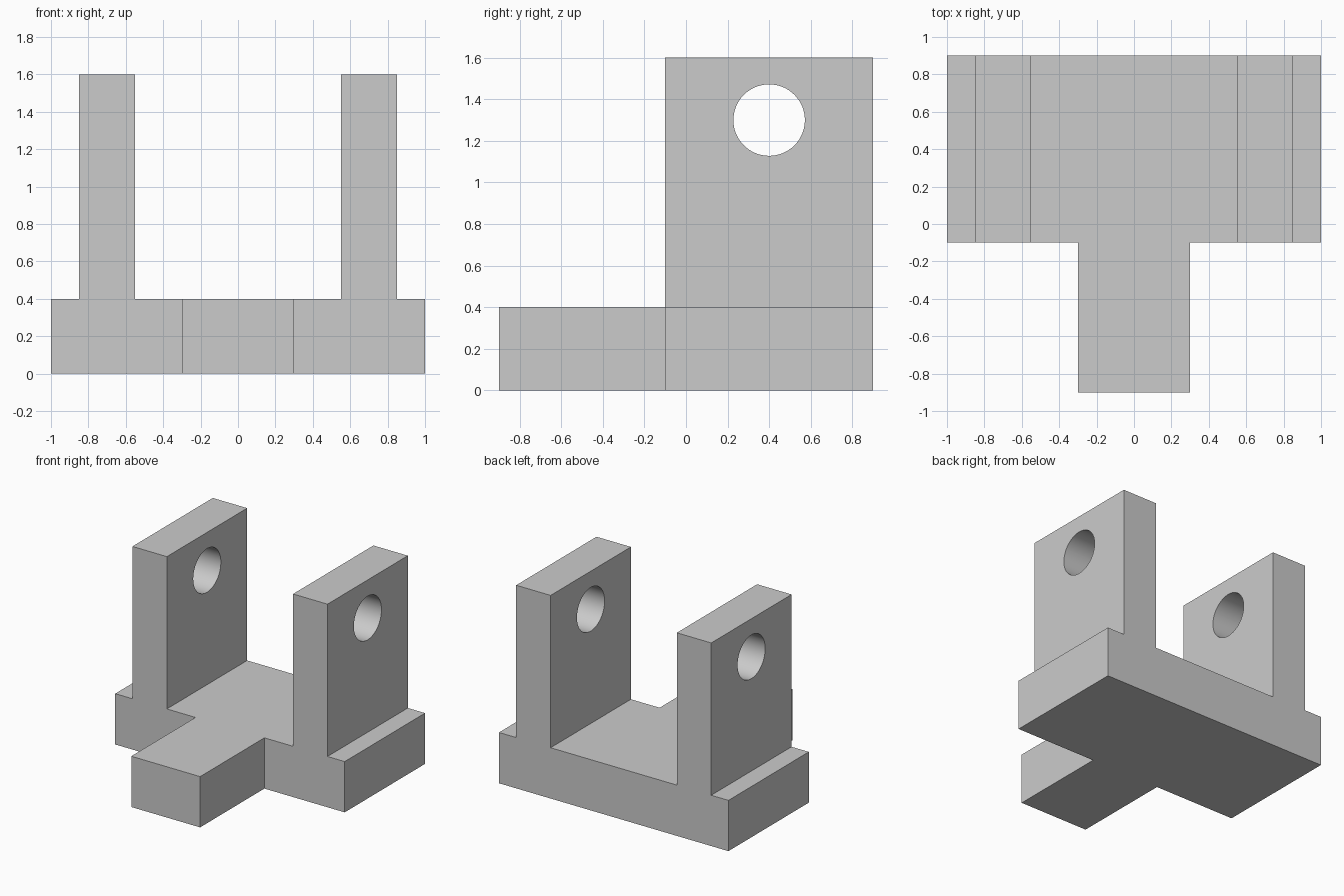
import bpy
import bmesh
import math
from mathutils import Matrix

default = bpy.data.objects.get("Cube")
if default:
    bpy.data.objects.remove(default, do_unlink=True)

# Single grey material
grey = bpy.data.materials.new("light grey")
grey.use_nodes = True
colour = (0.6, 0.6, 0.6, 1)
grey.diffuse_color = colour
grey.node_tree.nodes["Principled BSDF"].inputs["Base Color"].default_value = colour


def add_object(name, bm):
    bmesh.ops.recalc_face_normals(bm, faces=bm.faces)
    mesh = bpy.data.meshes.new(name)
    bm.to_mesh(mesh)
    bm.free()
    mesh.materials.append(grey)
    obj = bpy.data.objects.new(name, mesh)
    bpy.context.collection.objects.link(obj)
    return obj


def prism(name, profile, y_front, y_back):
    """Extrude an x-z profile along y."""
    bm = bmesh.new()
    face = bm.faces.new([bm.verts.new((x, y_front, z)) for x, z in profile])
    result = bmesh.ops.extrude_face_region(bm, geom=[face])
    verts = [v for v in result["geom"] if isinstance(v, bmesh.types.BMVert)]
    bmesh.ops.translate(bm, verts=verts, vec=(0, y_back - y_front, 0))
    return add_object(name, bm)


def combine(target, helper, operation):
    """Apply a boolean and remove its helper object."""
    helper.hide_render = True
    mod = target.modifiers.new(operation.lower(), "BOOLEAN")
    mod.operation = operation
    mod.solver = "EXACT"
    mod.object = helper
    bpy.context.view_layer.objects.active = target
    bpy.ops.object.modifier_apply(modifier=mod.name)
    bpy.data.objects.remove(helper, do_unlink=True)


base_top = 0.4
lug_top = 1.6

# Base and two upright lugs from one mirrored outline
half = [(1, 0), (1, base_top), (0.85, base_top), (0.85, lug_top),
        (0.55, lug_top), (0.55, base_top)]
outline = half + [(-x, z) for x, z in reversed(half)]
bracket = prism("clevis_bracket", outline, -0.1, 0.9)

# Front tongue, sunk into the base
tongue = prism("front_tongue", [(-0.3, 0), (0.3, 0), (0.3, base_top), (-0.3, base_top)],
               -0.9, 0.1)
combine(bracket, tongue, "UNION")

# Pin hole through both lugs
bm = bmesh.new()
bmesh.ops.create_cone(bm, cap_ends=True, segments=64, radius1=0.172, radius2=0.172, depth=3,
                      matrix=Matrix.Translation((0, 0.4, 1.3)) @ Matrix.Rotation(math.pi / 2, 4, "Y"))
combine(bracket, add_object("pin_hole_cutter", bm), "DIFFERENCE")

# Smooth hole walls, sharp block edges
bpy.ops.object.select_all(action="DESELECT")
bracket.select_set(True)
bpy.context.view_layer.objects.active = bracket
bpy.ops.object.shade_smooth_by_angle(angle=math.radians(30))
